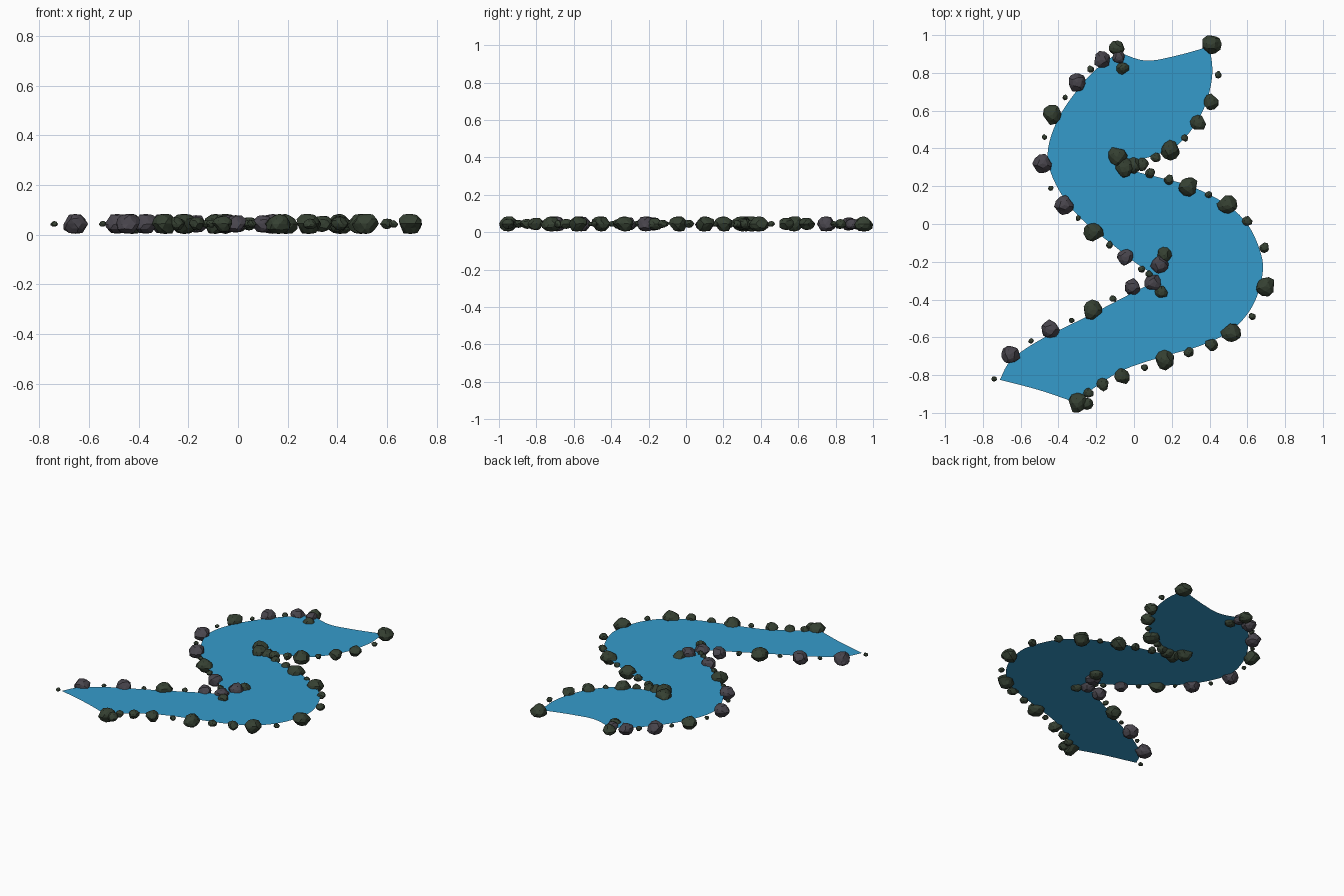
import bpy, bmesh, math, random
from mathutils import Vector

random.seed(4)
LEVEL = 0.044  # height of the water sheet and of the stone centres

cube = bpy.data.objects.get("Cube")
if cube:
    bpy.data.objects.remove(cube, do_unlink=True)


def make_material(name, colour):
    material = bpy.data.materials.new(name)
    material.use_nodes = True
    material.diffuse_color = (*colour, 1)
    shader = material.node_tree.nodes["Principled BSDF"]
    shader.inputs["Base Color"].default_value = (*colour, 1)
    shader.inputs["Roughness"].default_value = 0.9
    return material


water_blue = make_material("water blue", (0.036, 0.33, 0.6))
moss_green = make_material("mossy stone", (0.036, 0.052, 0.032))
stone_grey = make_material("grey stone", (0.066, 0.06, 0.074))


def add_object(name, mesh, location=(0, 0, 0)):
    obj = bpy.data.objects.new(name, mesh)
    obj.location = location
    bpy.context.collection.objects.link(obj)
    return obj


def smooth_path(points, steps=5):
    """Catmull-Rom path through the points, leaving out the last one."""
    pts = [Vector(p) for p in points]
    pts = [pts[0]] + pts + [pts[-1]]
    path = []
    for a, b, c, d in zip(pts, pts[1:], pts[2:], pts[3:]):
        for i in range(steps):
            t = i / steps
            path.append(b + (c - a) * t / 2
                        + (a * 2 - b * 5 + c * 4 - d) * t * t / 2
                        + (b * 3 - a - c * 3 + d) * t ** 3 / 2)
    return path


# Water sheet: four smooth edges meeting at sharp corners
upper_end = [(-.08, .91), (.06, .865), (.22, .89), (.4, .94)]
east_bank = [(.4, .94), (.415, .8), (.385, .65), (.32, .52), (.22, .41),
             (.1, .36), (0, .33), (-.02, .3), (.02, .275), (.12, .25),
             (.3, .2), (.48, .11), (.6, 0), (.67, -.15), (.68, -.27),
             (.63, -.43), (.52, -.56), (.35, -.645), (.16, -.7),
             (-.05, -.77), (-.2, -.86), (-.31, -.945)]
lower_end = [(-.31, -.945), (-.5, -.88), (-.71, -.825)]
west_bank = [(-.71, -.825), (-.65, -.72), (-.5, -.615), (-.25, -.49),
             (0, -.36), (.1, -.31), (.12, -.29), (.09, -.26), (0, -.2),
             (-.1, -.12), (-.25, 0), (-.36, .12), (-.44, .27),
             (-.455, .4), (-.4, .56), (-.3, .71), (-.2, .82), (-.08, .91)]

bm = bmesh.new()
outline = [p for edge in (upper_end, east_bank, lower_end, west_bank)
           for p in smooth_path(edge)]
sheet = bm.faces.new([bm.verts.new((p.x, p.y, LEVEL)) for p in outline])
if sheet.normal.z < 0 or sum(a.cross(b) for a, b in
                             zip(outline, outline[1:] + outline[:1])) < 0:
    sheet.normal_flip()
bmesh.ops.triangulate(bm, faces=bm.faces[:])
water_mesh = bpy.data.meshes.new("river water")
bm.to_mesh(water_mesh)
bm.free()
water_mesh.materials.append(water_blue)
add_object("river_water", water_mesh)


# Stones: a low-poly ball chipped flat along random directions
def make_stone(name, material):
    bm = bmesh.new()
    bmesh.ops.create_icosphere(bm, subdivisions=2, radius=1.08)
    for i in range(11):
        angle = i * 2.4 + random.uniform(-.3, .3)
        rise = random.uniform(-.8, .8)
        normal = Vector((math.cos(angle), math.sin(angle), rise)).normalized()
        limit = random.uniform(.8, .93)
        for v in bm.verts:
            v.co -= normal * max(0, v.co.dot(normal) - limit)
    for v in bm.verts:
        v.co *= random.uniform(.97, 1.03)
        v.co.z = max(-1, min(1, v.co.z)) * .78
    mesh = bpy.data.meshes.new(name)
    bm.to_mesh(mesh)
    bm.free()
    mesh.materials.append(material)
    return mesh


moss_stones = [make_stone("mossy stone", moss_green) for _ in range(3)]
grey_stones = [make_stone("grey stone", stone_grey) for _ in range(3)]


def place_stones(name, meshes, radius, spots):
    for x, y in spots:
        stone = add_object(name, random.choice(meshes), (x, y, LEVEL))
        stone.scale = (radius, radius, radius)
        stone.rotation_euler.z = random.uniform(0, math.tau)


place_stones("large_grey_stone", grey_stones, .051, [
    (-.3, .75), (-.485, .32), (-.37, .1), (.14, -.215), (-.445, -.56),
    (-.655, -.69)])
place_stones("medium_grey_stone", grey_stones, .045, [
    (-.17, .87), (-.045, -.175), (.1, -.31), (-.01, -.335)])
place_stones("small_grey_stone", grey_stones, .036, [(-.08, .885)])

place_stones("large_mossy_stone", moss_stones, .052, [
    (.41, .95), (-.43, .58), (-.215, -.04), (.19, .39), (-.09, .355),
    (-.05, .3), (.285, .2), (.495, .1), (.695, -.33), (.515, -.58),
    (.165, -.72), (-.295, -.947), (-.22, -.455)])
place_stones("medium_mossy_stone", moss_stones, .042, [
    (-.09, .93), (.16, -.165), (.405, .645), (.34, .535), (0, .31),
    (-.06, -.805)])
place_stones("small_mossy_stone", moss_stones, .034, [
    (-.06, .825), (.145, -.36), (.045, .315), (.41, -.64), (-.165, -.85),
    (-.25, -.95)])
place_stones("cobble", moss_stones, .027, [
    (.115, .35), (.085, .27), (.185, .235), (.6, .015), (.69, -.125),
    (.29, -.68), (-.24, -.895)])
place_stones("pebble", moss_stones, .019, [
    (.445, .79), (.27, .455), (.395, .155), (.625, -.49), (.055, -.76),
    (-.23, .82), (-.13, -.11), (.04, -.24), (.08, -.265), (-.11, -.395)])
place_stones("tiny_pebble", moss_stones, .0145, [
    (-.365, .67), (-.475, .46), (-.44, .19), (-.295, .03), (-.33, -.51),
    (-.545, -.62), (-.74, -.82)])
